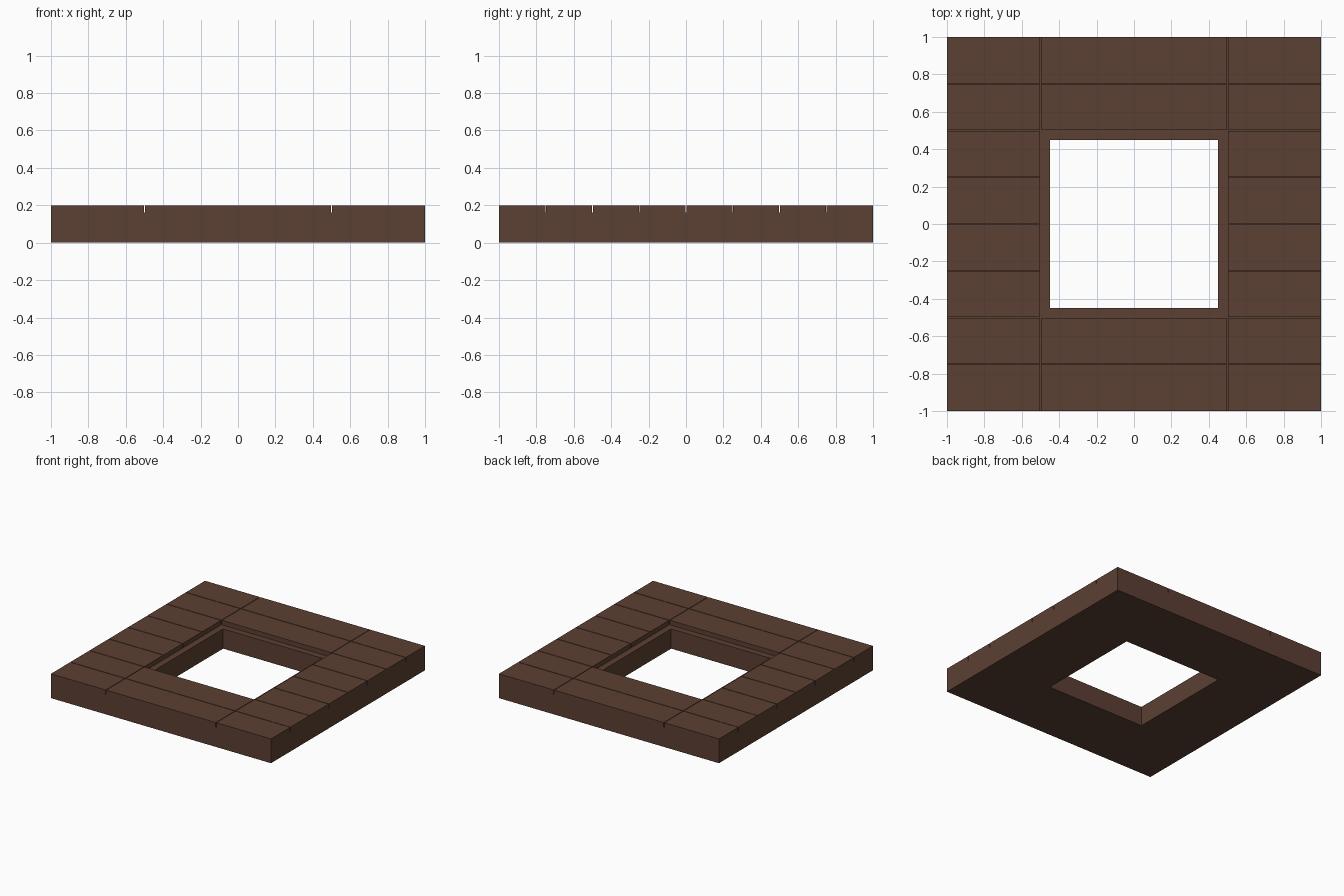
import bpy

if "Cube" in bpy.data.objects:
    bpy.data.objects.remove(bpy.data.objects["Cube"])

wood = bpy.data.materials.new("dark_brown_wood")
wood.diffuse_color = (0.107, 0.051, 0.033, 1)
wood.use_nodes = True
wood.node_tree.nodes["Principled BSDF"].inputs["Base Color"].default_value = wood.diffuse_color


def box(name, x0, x1, y0, y1, z0, z1):
    bpy.ops.mesh.primitive_cube_add(size=1)
    o = bpy.context.object
    o.name = name
    for v in o.data.vertices:
        v.co = (x1 if v.co.x > 0 else x0,
                y1 if v.co.y > 0 else y0,
                z1 if v.co.z > 0 else z0)
    o.data.materials.append(wood)
    return o


H, T = 0.162, 0.2     # beam top, plank top
G = 0.0025            # half of the gap between planks

# Supporting frame: long side beams, short beams between them
box("left_beam", -1, -0.45, -1, 1, 0, H)
box("right_beam", 0.45, 1, -1, 1, 0, H)
box("front_beam", -0.45, 0.45, -1, -0.45, 0, H)
box("back_beam", -0.45, 0.45, 0.45, 1, 0, H)

# Deck planks: eight rows at each side, two rows at front and back
for i in range(8):
    y0 = -1 + 0.25 * i
    a = y0 if i == 0 else y0 + G
    b = 1 if i == 7 else y0 + 0.25 - G
    box(f"left_plank_{i + 1}", -1, -0.5 - G, a, b, H, T)
    box(f"right_plank_{i + 1}", 0.5 + G, 1, a, b, H, T)
    if i in (0, 1, 6, 7):
        box(f"middle_plank_{i + 1}", -0.5 + G, 0.5 - G, a, b, H, T)
